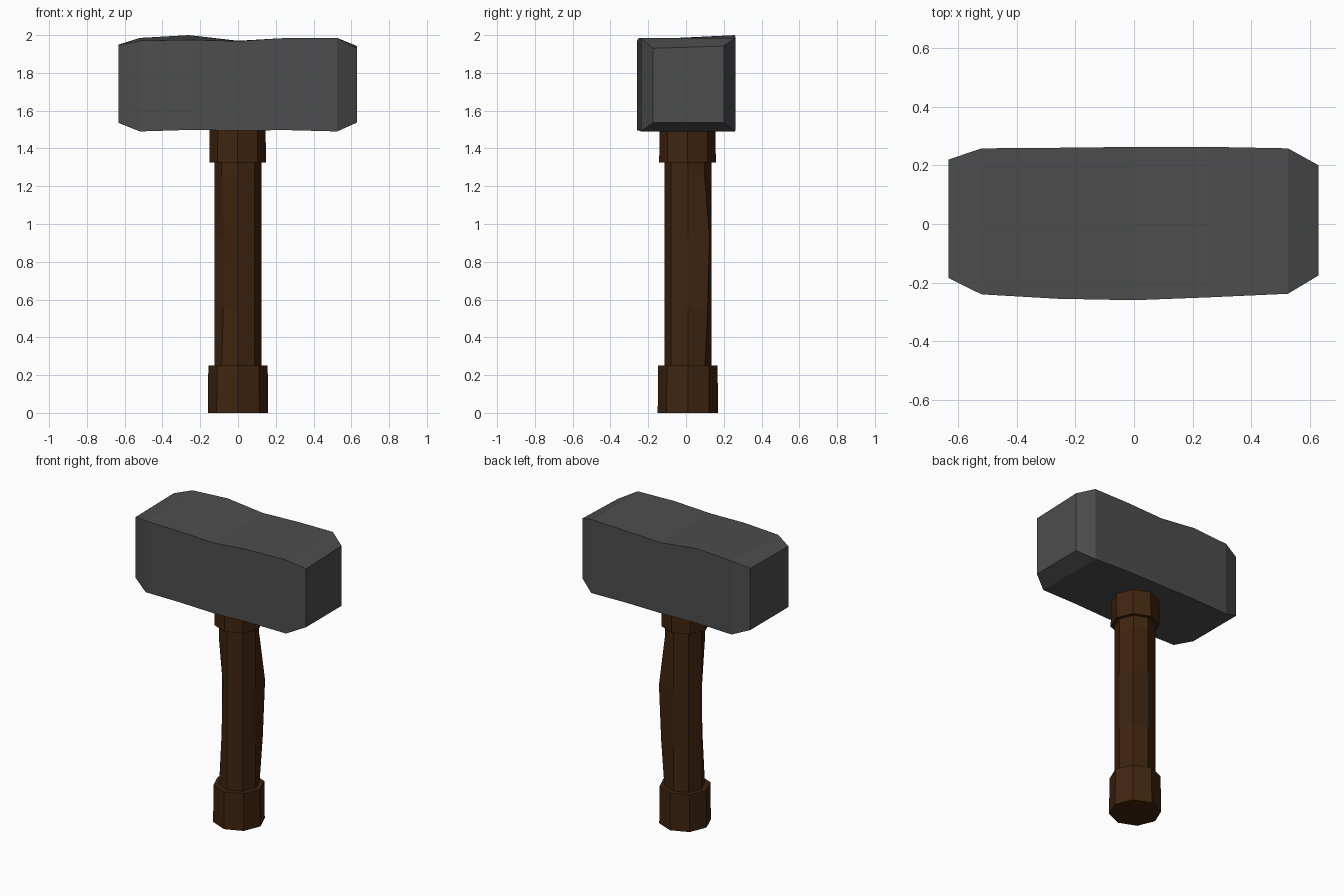
import bpy, bmesh, math

if "Cube" in bpy.data.objects:
    bpy.data.objects.remove(bpy.data.objects["Cube"], do_unlink=True)


def material(name, rgb):
    m = bpy.data.materials.new(name)
    m.use_nodes = True
    m.diffuse_color = (*rgb, 1)
    m.node_tree.nodes["Principled BSDF"].inputs["Base Color"].default_value = (*rgb, 1)
    return m


stone = material("dark grey stone", (0.075, 0.075, 0.075))
wood = material("dark brown wood", (0.05, 0.018, 0.005))


def loft(name, rings, mat):
    """Join equal-length rings of points into a closed, flat-shaded solid."""
    bm = bmesh.new()
    loops = [[bm.verts.new(p) for p in ring] for ring in rings]
    for a, b in zip(loops, loops[1:]):
        for i in range(len(a)):
            j = (i + 1) % len(a)
            bm.faces.new((a[i], a[j], b[j], b[i]))
    bm.faces.new(loops[0])
    bm.faces.new(loops[-1])
    bmesh.ops.recalc_face_normals(bm, faces=bm.faces)
    mesh = bpy.data.meshes.new(name)
    bm.to_mesh(mesh)
    bm.free()
    mesh.materials.append(mat)
    obj = bpy.data.objects.new(name, mesh)
    bpy.context.collection.objects.link(obj)


def octagon(z, radius, cx=0, cy=0.01):
    return [(cx + radius * math.cos(k * math.pi / 4),
             cy + radius * math.sin(k * math.pi / 4), z) for k in range(8)]


# Worn octagonal shaft: opposite diagonal corners drift along the grip
shaft = []
for z, drift in ((0.2, 0), (0.55, 0.016), (0.93, 0.026), (1.25, 0), (1.4, 0)):
    ring = octagon(z, 0.125)
    for corner, amount in ((1, drift), (5, drift * 0.7)):
        x, y, _ = ring[corner]
        ring[corner] = (x + amount, y + amount, z)
    shaft.append(ring)
loft("handle_shaft", shaft, wood)

# Thick pommel and collar
loft("handle_pommel", [octagon(0, 0.16), octagon(0.25, 0.157)], wood)
loft("handle_collar", [octagon(1.325, 0.15, -0.002, 0.008),
                       octagon(1.52, 0.148, -0.002, 0.008)], wood)

# Uneven hammer head: x, front y, back y, bottom z, top z front, top z back
sections = [
    (-0.632, -0.185, 0.22, 1.535, 1.945, 1.95),
    (-0.52, -0.24, 0.258, 1.49, 1.97, 1.985),
    (-0.26, -0.255, 0.26, 1.498, 1.975, 2.0),
    (0.0, -0.26, 0.263, 1.495, 1.968, 1.97),
    (0.26, -0.25, 0.263, 1.497, 1.985, 1.98),
    (0.525, -0.238, 0.258, 1.49, 1.985, 1.985),
    (0.63, -0.175, 0.2, 1.537, 1.93, 1.942),
]
loft("hammer_head", [[(x, f, b), (x, k, b), (x, k, tk), (x, f, tf)]
                     for x, f, k, b, tf, tk in sections], stone)
